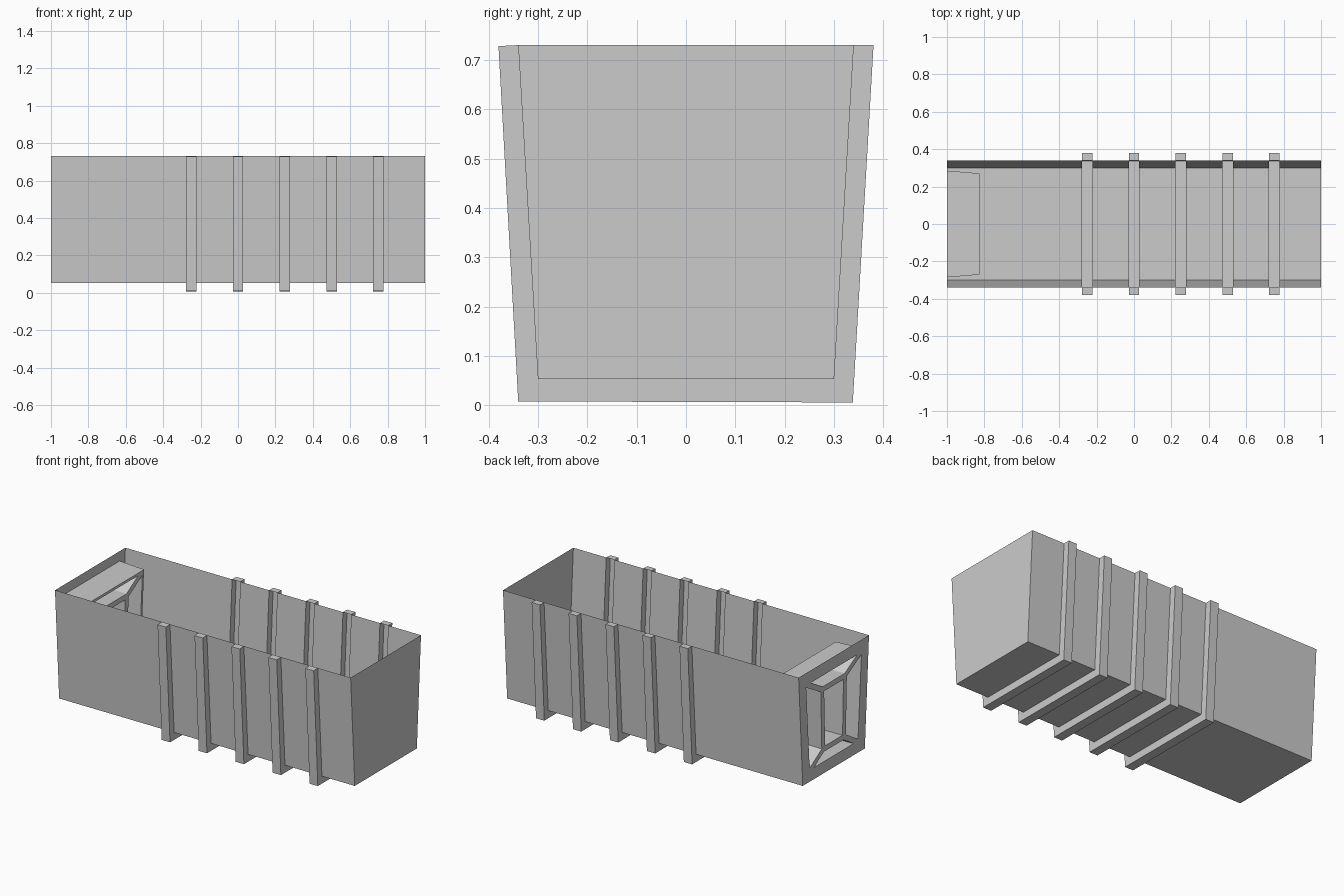
import bpy, bmesh

if "Cube" in bpy.data.objects:
    bpy.data.objects.remove(bpy.data.objects["Cube"])

# U-shaped cross-sections (y, z): the trough sheet and the outward-pressed ribs
INNER = [(-.34, .73), (-.30, .053), (.30, .053), (.34, .73)]
OUTER = [(-.38, .728), (-.34, .008), (.338, .006), (.38, .73)]
RIB_X = [-.25, 0, .25, .5, .75]
RIB_W = .056


def finish(bm, name):
    bmesh.ops.remove_doubles(bm, verts=bm.verts, dist=.0005)
    bmesh.ops.recalc_face_normals(bm, faces=bm.faces)
    me = bpy.data.meshes.new(name)
    bm.to_mesh(me)
    bm.free()
    ob = bpy.data.objects.new(name, me)
    bpy.context.collection.objects.link(ob)
    return ob


def face(bm, pts):
    return bm.faces.new([bm.verts.new(p) for p in pts])


def at(x, p):
    return (x, p[0], p[1])


# Mouth of the duct in the left end, and its inner window
MOUTH = [(-.285, .67), (-.248, .108), (.248, .108), (.285, .67)]
WINDOW = [(-.11, .57), (-.10, .20), (.10, .20), (.11, .57)]

# Trough sheet with hollow ribs pressed outward
bm = bmesh.new()
spans, x = [], -1
for r in RIB_X:
    spans += [(x, r - RIB_W / 2, INNER), (r - RIB_W / 2, r + RIB_W / 2, OUTER)]
    x = r + RIB_W / 2
spans.append((x, 1, INNER))
for x0, x1, prof in spans:
    for a, b in zip(prof, prof[1:]):
        face(bm, [at(x0, a), at(x0, b), at(x1, b), at(x1, a)])
    if prof is OUTER:
        # rib flanks and top caps
        for i in range(3):
            for xs in (x0, x1):
                face(bm, [at(xs, INNER[i]), at(xs, INNER[i + 1]),
                          at(xs, OUTER[i + 1]), at(xs, OUTER[i])])
        for i in (0, 3):
            face(bm, [at(x0, INNER[i]), at(x1, INNER[i]),
                      at(x1, OUTER[i]), at(x0, OUTER[i])])
# Solid right end and framed left end
face(bm, [at(1, p) for p in INNER])
for i in range(4):
    j = (i + 1) % 4
    face(bm, [at(-1, INNER[i]), at(-1, INNER[j]), at(-1, MOUTH[j]), at(-1, MOUTH[i])])
finish(bm, "trough")

# Grille duct: window ring joined to the mouth corners, extruded inward
bm = bmesh.new()
panels = [face(bm, [at(-1, p) for p in WINDOW])]
for i in range(4):
    j = (i + 1) % 4
    panels.append(face(bm, [at(-1, MOUTH[i]), at(-1, MOUTH[j]),
                            at(-1, WINDOW[j]), at(-1, WINDOW[i])]))
bmesh.ops.remove_doubles(bm, verts=bm.verts, dist=.0005)
bmesh.ops.recalc_face_normals(bm, faces=bm.faces)
panels = list(bm.faces)
bmesh.ops.inset_individual(bm, faces=panels, thickness=.016, use_even_offset=True)
bmesh.ops.delete(bm, geom=panels, context='FACES_ONLY')
ext = bmesh.ops.extrude_face_region(bm, geom=list(bm.faces), use_keep_orig=True)
for v in ext["geom"]:
    if isinstance(v, bmesh.types.BMVert):
        v.co.x = -.825
        v.co.y *= .95
finish(bm, "end_grille_duct")
